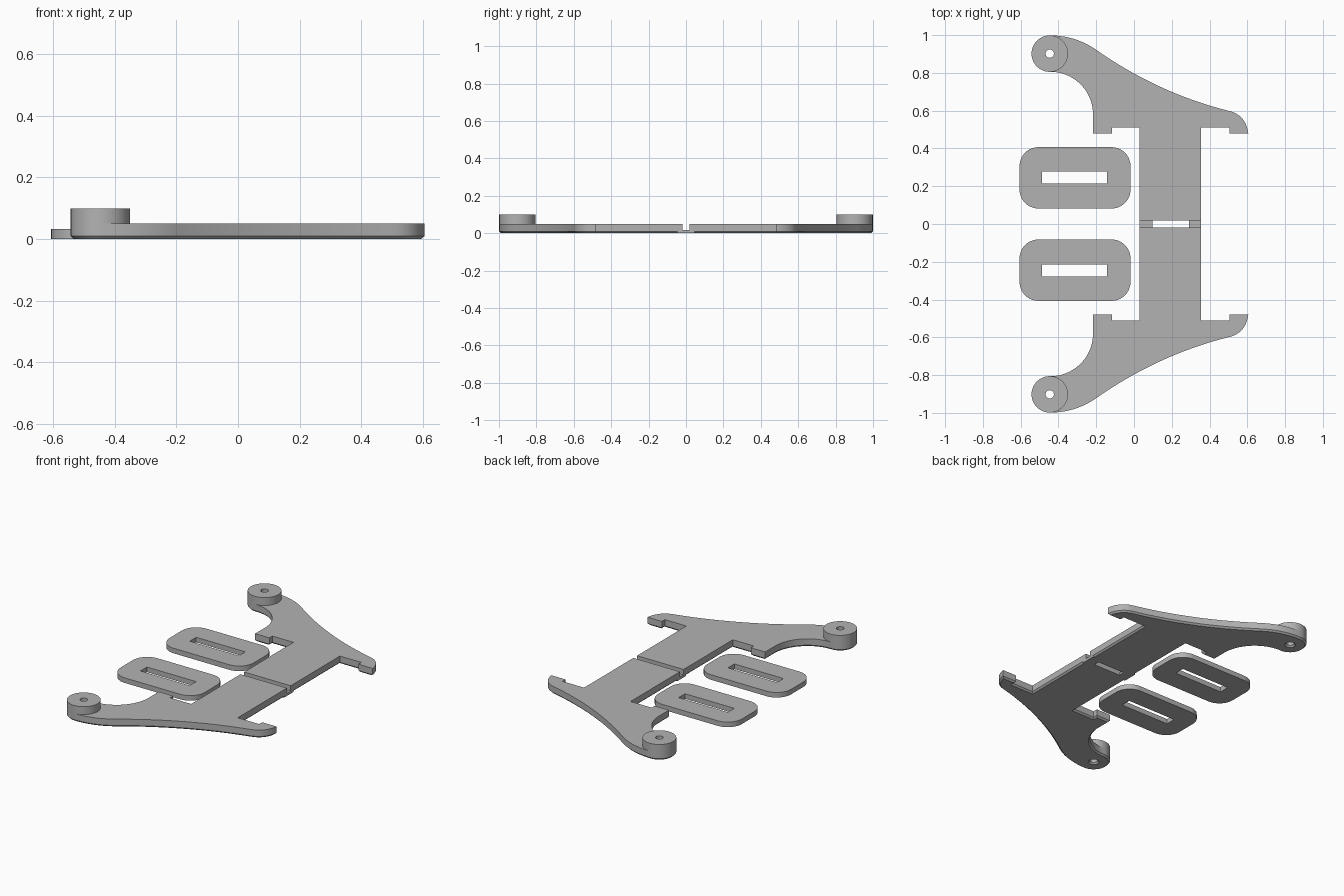
import bpy, bmesh, math
from mathutils import Vector

cube = bpy.data.objects.get("Cube")
if cube:
    bpy.data.objects.remove(cube)

grey = bpy.data.materials.new("plain_grey")
grey.use_nodes = True
colour = (0.45, 0.45, 0.45, 1)
grey.diffuse_color = colour
grey.node_tree.nodes["Principled BSDF"].inputs["Base Color"].default_value = colour


def arc(cx, cy, r, start, end, n):
    angles = [math.radians(start + (end - start) * i / n) for i in range(n + 1)]
    return [(cx + r * math.cos(a), cy + r * math.sin(a)) for a in angles]


def bezier(a, c, b, n):
    a, b, c = Vector(a), Vector(b), Vector(c)
    return [tuple(a.lerp(c, i / n).lerp(c.lerp(b, i / n), i / n)) for i in range(n + 1)]


def rect(x0, x1, y0, y1):
    return [(x0, y0), (x1, y0), (x1, y1), (x0, y1)]


def inset(loop, d):
    """Offset a loop to its left; the part beside the hinge stays square."""
    result = []
    for i, p in enumerate(loop):
        p = Vector(p)
        before = (p - Vector(loop[i - 1])).normalized()
        after = (Vector(loop[(i + 1) % len(loop)]) - p).normalized()
        n1, n2 = Vector((-before.y, before.x)), Vector((-after.y, after.x))
        shift = (n1 + n2) / (1 + n1.dot(n2))
        result.append(p + shift * d if p.y > HINGE_FLAT else p)
    return result


def slab(name, outline, holes, layers, side=1):
    """Closed slab through (height, inset) layers, mirrored in y by side."""
    bm = bmesh.new()
    caps = {0: [], len(layers) - 1: []}
    for loop in [outline] + [h[::-1] for h in holes]:
        rings = [[bm.verts.new((p[0], p[1] * side, z)) for p in inset(loop, d)]
                 for z, d in layers]
        n = len(loop)
        for low, high in zip(rings, rings[1:]):
            for i in range(n):
                j = (i + 1) % n
                bm.faces.new((low[i], low[j], high[j], high[i]))
        for k in caps:
            caps[k] += [bm.edges.get((rings[k][i], rings[k][(i + 1) % n]))
                        for i in range(n)]
    for edges in caps.values():
        bmesh.ops.triangle_fill(bm, edges=edges, use_beauty=True)
    bmesh.ops.recalc_face_normals(bm, faces=bm.faces[:])
    mesh = bpy.data.meshes.new(name)
    bm.to_mesh(mesh)
    bm.free()
    mesh.materials.append(grey)
    obj = bpy.data.objects.new(name, mesh)
    bpy.context.collection.objects.link(obj)
    bpy.ops.object.select_all(action="DESELECT")
    obj.select_set(True)
    bpy.context.view_layer.objects.active = obj
    bpy.ops.object.shade_smooth_by_angle(angle=math.radians(25))
    return obj


HINGE_FLAT = 0.046
GAP = 0.0185
X0, X1 = 0.03, 0.355
BX, BY, BR = -0.446, 0.902, 0.0965
CHAMFER = 0.01

# Half frame outline: boss end, inner curve, hooks, centre bar, outer sweep
frame = arc(BX, BY, BR, 90, 270, 28)
frame += arc(-0.443, 0.58, 0.226, 90, 0, 24)[1:]
frame += [(-0.217, 0.48), (-0.117, 0.48), (-0.117, 0.51), (X0, 0.51),
          (X0, 0.048), (X0, 0.045), (X0, GAP),
          (X1, GAP), (X1, 0.045), (X1, 0.048),
          (X1, 0.51), (0.505, 0.51), (0.505, 0.48)]
frame += bezier((0.605, 0.48), (0.592, 0.576), (0.505, 0.598), 14)
frame += bezier((0.505, 0.598), (0.128, 0.692), (-0.2, 0.922), 28)[1:]
frame += bezier((-0.2, 0.922), (-0.309, 0.998), (BX, BY + BR), 14)[1:-1]
bolt_hole = arc(BX, BY, 0.022, 0, 360, 24)[:-1]
boss = arc(BX, BY, BR, 0, 360, 56)[:-1]

# Loose slotted pad outline with rounded corners
pad = []
for cx, cy, start in ((-0.1185, 0.307, 0), (-0.506, 0.307, 90),
                      (-0.506, 0.182, 180), (-0.1185, 0.182, 270)):
    pad += arc(cx, cy, 0.1, start, start + 90, 10)
slot = rect(-0.487, -0.143, 0.214, 0.278)

for label, side in (("back", 1), ("front", -1)):
    slab(label + "_frame", frame, [bolt_hole],
         [(0, CHAMFER), (CHAMFER, 0), (0.05, 0)], side)
    slab(label + "_boss", boss, [bolt_hole], [(0.05, 0), (0.1, 0)], side)
    slab(label + "_slotted_pad", pad, [slot], [(0, 0), (0.032, 0)], side)

# Thin hinge tabs joining the two halves
for label, x0, x1 in (("right", X0, 0.098), ("left", 0.29, X1)):
    slab(label + "_hinge_tab", rect(x0, x1, -GAP, GAP), [], [(0, 0), (0.016, 0)])
